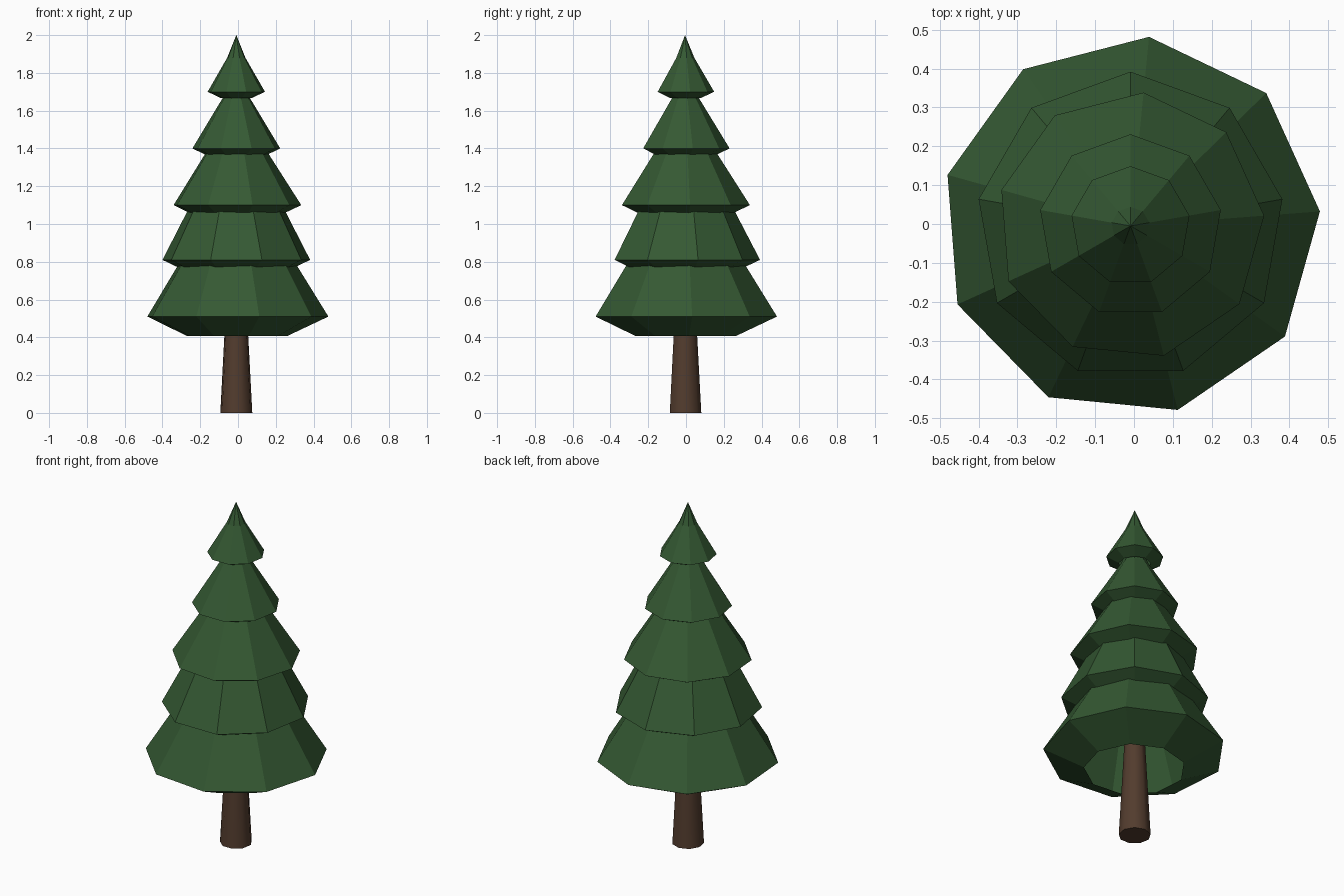
import bpy, bmesh, math

if "Cube" in bpy.data.objects:
    bpy.data.objects.remove(bpy.data.objects["Cube"])

CX, CY, SIDES = -0.009, -0.005, 9


def material(name, color):
    m = bpy.data.materials.new(name)
    m.diffuse_color = color
    m.use_nodes = True
    m.node_tree.nodes["Principled BSDF"].inputs["Base Color"].default_value = m.diffuse_color
    return m


def lathe(name, profile, turn, mat, cap=False, smooth=False):
    """Spin (radius, z) points into a nine-sided shell; radius 0 makes a tip."""
    bm = bmesh.new()
    rings = []
    for r, z in profile:
        if r == 0:
            rings.append([bm.verts.new((0, 0, z))] * SIDES)
        else:
            angles = [turn + math.tau * i / SIDES for i in range(SIDES)]
            rings.append([bm.verts.new((r * math.cos(a), r * math.sin(a), z)) for a in angles])
    for low, high in zip(rings, rings[1:]):
        for i in range(SIDES):
            j = (i + 1) % SIDES
            corners = dict.fromkeys((low[i], low[j], high[j], high[i]))
            bm.faces.new(list(corners)).smooth = smooth
    if cap:
        bm.faces.new(rings[0][::-1])
        bm.faces.new(rings[-1])
        for e in bm.edges:
            e.smooth = not any(len(f.verts) == SIDES for f in e.link_faces)
    bmesh.ops.recalc_face_normals(bm, faces=bm.faces)
    mesh = bpy.data.meshes.new(name)
    bm.to_mesh(mesh)
    bm.free()
    mesh.materials.append(mat)
    ob = bpy.data.objects.new(name, mesh)
    ob.location = (CX, CY, 0)
    bpy.context.collection.objects.link(ob)
    return ob


green = material("needles", (0.035, 0.10, 0.033, 1))
brown = material("bark", (0.085, 0.045, 0.027, 1))

# Tapered trunk, running up inside the foliage
lathe("trunk", [(0.086, 0), (0.064, 0.41), (0.046, 0.75)], math.radians(10), brown, cap=True, smooth=True)

# Foliage tiers: rim radius, rim height, slope (radius lost per height), turn in degrees
tiers = [
    (0.489, 0.51, 0.62, 4.4),
    (0.397, 0.81, 0.52, 10),
    (0.345, 1.10, 0.64, 4.4),
    (0.236, 1.40, 0.61, 10),
    (0.154, 1.70, 0.583, 10),
]
for n, (r, z, slope, turn) in enumerate(tiers, 1):
    neck_z = z + 0.68 * r / slope
    tip_z = 2.0 if n == 5 else neck_z + 0.75 * r
    # open underside, rim, neck and pointed tip
    profile = [(0.555 * r, z - 0.21 * r), (r, z), (0.32 * r, neck_z), (0, tip_z)]
    lathe(f"foliage_tier_{n}", profile, math.radians(turn), green)
